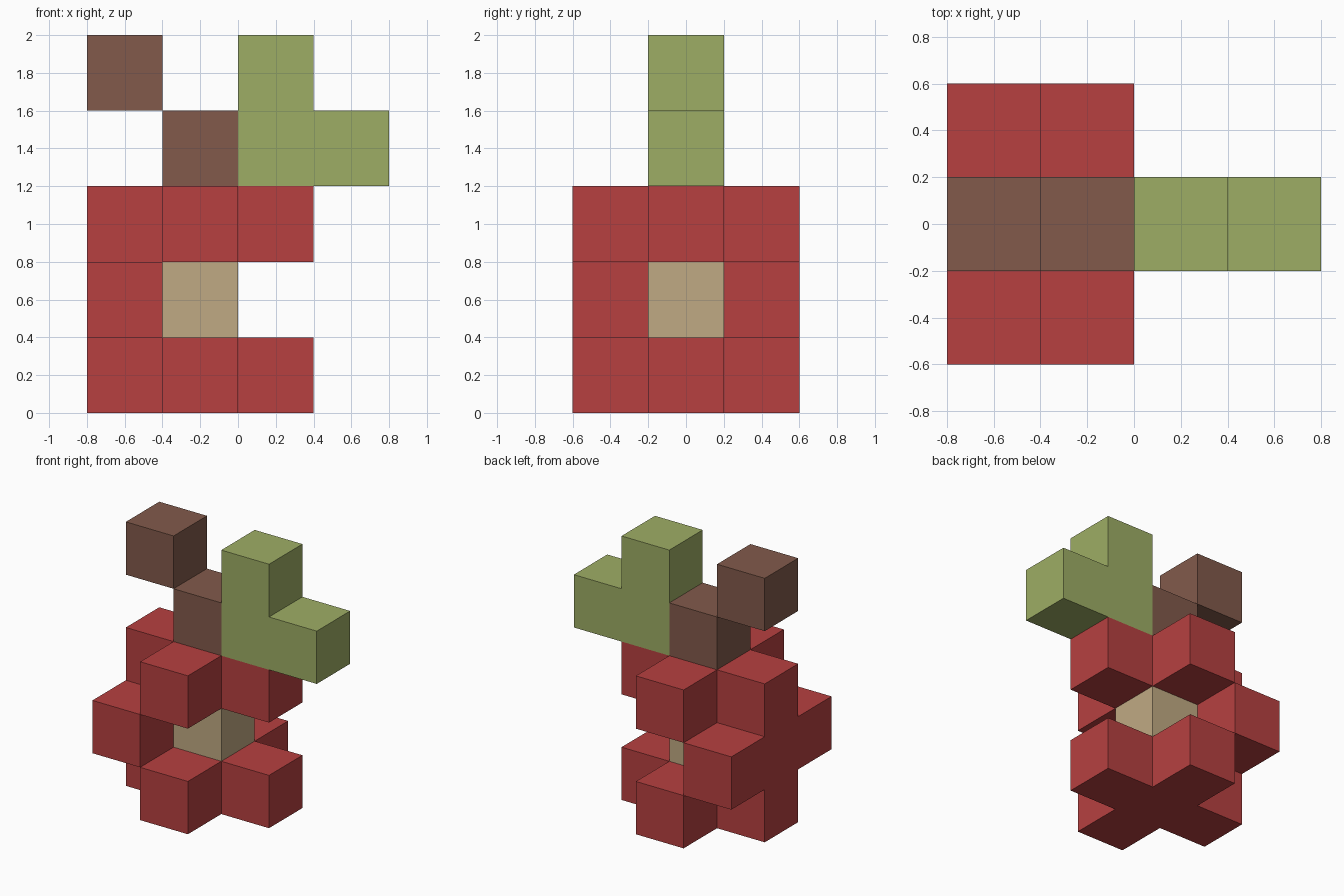
import bpy
import bmesh
import math

if "Cube" in bpy.data.objects:
    bpy.data.objects.remove(bpy.data.objects["Cube"], do_unlink=True)

CELL = 0.4  # edge length of one block


def material(name, srgb):
    """Flat matte material from 0-255 sRGB values."""
    lin = [((c / 255 + 0.055) / 1.055) ** 2.4 for c in srgb] + [1.0]
    mat = bpy.data.materials.new(name)
    mat.use_nodes = True
    mat.diffuse_color = lin
    bsdf = next(n for n in mat.node_tree.nodes if n.type == 'BSDF_PRINCIPLED')
    bsdf.inputs["Base Color"].default_value = lin
    bsdf.inputs["Roughness"].default_value = 0.9
    return mat


def blocks(name, cells, mat):
    """Join grid blocks into one shell, leaving out faces between neighbours."""
    cells = set(cells)
    bm = bmesh.new()
    for cell in cells:
        for axis in range(3):
            for side in (0, 1):
                near = list(cell)
                near[axis] += 2 * side - 1
                if tuple(near) in cells:
                    continue
                verts = []
                for du, dv in ((0, 0), (1, 0), (1, 1), (0, 1)):
                    p = list(cell)
                    p[axis] += side
                    p[(axis + 1) % 3] += du
                    p[(axis + 2) % 3] += dv
                    x, y, z = p
                    verts.append(bm.verts.new((x * CELL, (y - 0.5) * CELL, z * CELL)))
                bm.faces.new(verts if side else verts[::-1])
    bmesh.ops.remove_doubles(bm, verts=bm.verts[:], dist=1e-4)
    # Merge coplanar squares into clean flat faces
    bmesh.ops.dissolve_limit(bm, angle_limit=math.radians(1),
                             verts=bm.verts[:], edges=bm.edges[:])
    mesh = bpy.data.meshes.new(name)
    bm.to_mesh(mesh)
    bm.free()
    mesh.materials.append(mat)
    obj = bpy.data.objects.new(name, mesh)
    bpy.context.collection.objects.link(obj)
    return obj


red = material("apple red", (183, 64, 64))
cream = material("flesh cream", (192, 170, 131))
brown = material("stem brown", (130, 90, 75))
green = material("leaf green", (158, 174, 101))

# Apple skin: a 3x3x3 block without corners, bitten open in the middle layer
plus = [(-1, 0), (-2, 0), (0, 0), (-1, -1), (-1, 1)]
skin = [(x, y, z) for z in (0, 2) for x, y in plus]
skin += [(-2, y, 1) for y in (-1, 0, 1)]
blocks("apple_skin", skin, red)

# Exposed flesh in the bite
blocks("apple_core", [(-1, 0, 1)], cream)

# Stem leaning to one side
blocks("stem_lower", [(-1, 0, 3)], brown)
blocks("stem_upper", [(-2, 0, 4)], brown)

# L-shaped leaf
blocks("leaf", [(0, 0, 3), (1, 0, 3), (0, 0, 4)], green)
